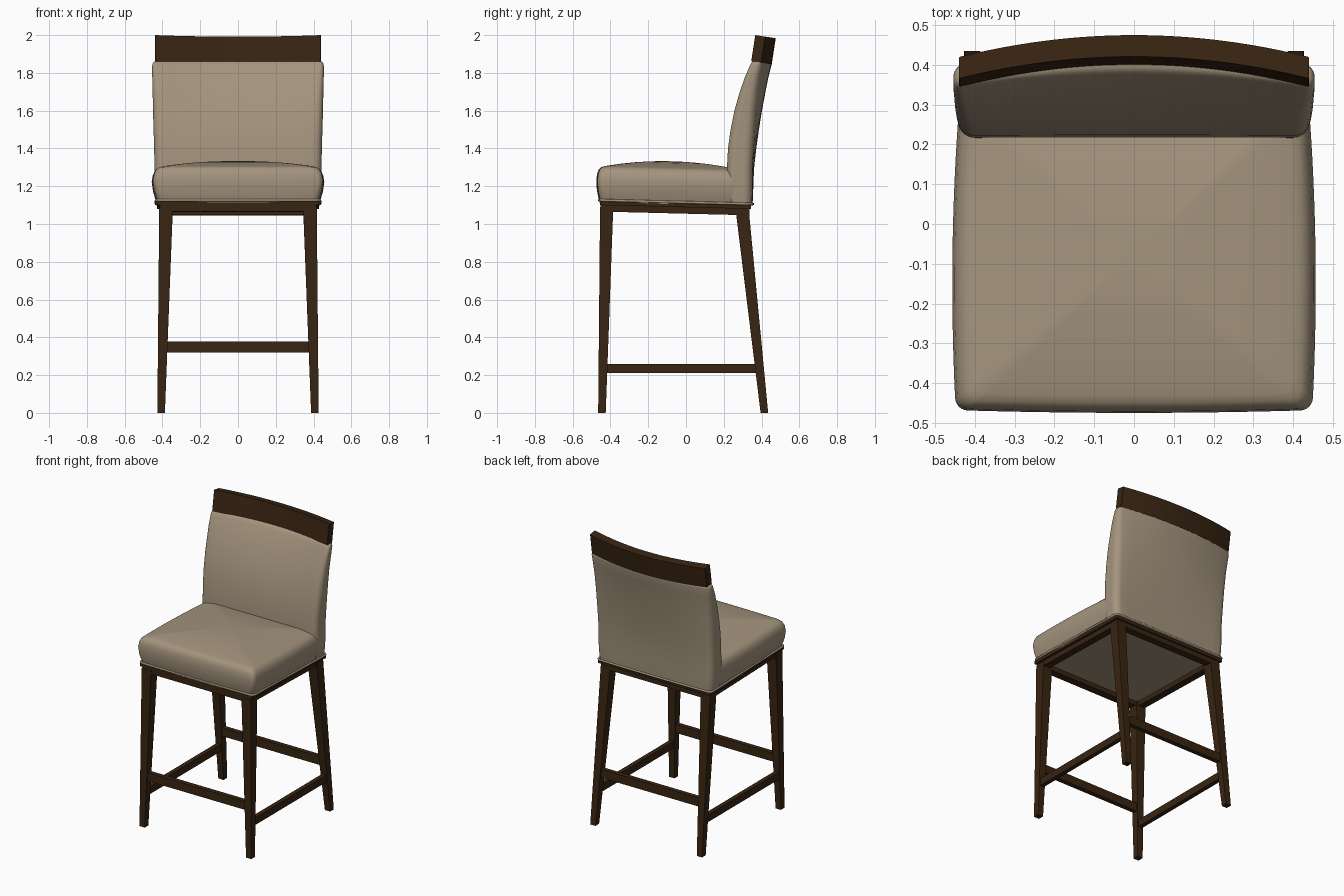
import bpy, bmesh, math

if "Cube" in bpy.data.objects:
    bpy.data.objects.remove(bpy.data.objects["Cube"])


def material(name, rgb):
    m = bpy.data.materials.new(name)
    m.diffuse_color = (*rgb, 1)
    m.use_nodes = True
    m.node_tree.nodes["Principled BSDF"].inputs["Base Color"].default_value = m.diffuse_color
    return m


WOOD = material("dark brown wood", (0.040, 0.018, 0.006))
FABRIC = material("tan upholstery", (0.37, 0.295, 0.205))


def tilt(y):
    # the seat frame drops slightly towards the rear
    return -0.02 * (y + 0.46) / 0.8


def loft(name, rings, mat, smooth=None):
    """Skin a stack of closed rings and cap both ends."""
    bm = bmesh.new()
    vs = [[bm.verts.new(p) for p in ring] for ring in rings]
    n = len(vs[0])
    for a, b in zip(vs, vs[1:]):
        for i in range(n):
            j = (i + 1) % n
            bm.faces.new((a[i], a[j], b[j], b[i]))
    bm.faces.new(vs[0][::-1])
    bm.faces.new(vs[-1])
    bmesh.ops.recalc_face_normals(bm, faces=bm.faces[:])
    me = bpy.data.meshes.new(name)
    bm.to_mesh(me)
    bm.free()
    ob = bpy.data.objects.new(name, me)
    bpy.context.collection.objects.link(ob)
    me.materials.append(mat)
    if smooth:
        bpy.ops.object.select_all(action='DESELECT')
        ob.select_set(True)
        bpy.context.view_layer.objects.active = ob
        bpy.ops.object.shade_smooth_by_angle(angle=math.radians(smooth))
    return ob


def rect(x0, x1, y0, y1, z, slope=False):
    return [(x, y, z + (tilt(y) if slope else 0))
            for x, y in ((x0, y0), (x1, y0), (x1, y1), (x0, y1))]


def box(name, x0, x1, y0, y1, z0, z1, mat=WOOD, slope=False):
    return loft(name, [rect(x0, x1, y0, y1, z0, slope), rect(x0, x1, y0, y1, z1, slope)], mat)


def outline(hw, y0, y1, r, bow0=0, bow1=0, k=6, n=14):
    """Rounded rectangle whose front and rear edges bow by bow0 and bow1."""
    arcs = []
    for cx, cy, a0 in ((hw - r, y0 + r, -90), (hw - r, y1 - r, 0),
                       (r - hw, y1 - r, 90), (r - hw, y0 + r, 180)):
        arcs.append([(cx + r * math.cos(math.radians(a0 + 90 * i / k)),
                      cy + r * math.sin(math.radians(a0 + 90 * i / k))) for i in range(k + 1)])
    pts = []
    for i in range(4):
        pts += arcs[i]
        (px, py), (qx, qy) = arcs[i][-1], arcs[(i + 1) % 4][0]
        pts += [(px + (qx - px) * j / n, py + (qy - py) * j / n) for j in range(1, n)]
    out = []
    for x, y in pts:
        t = (y - y0) / (y1 - y0)
        out.append((x, y + (bow0 * (1 - t) + bow1 * t) * (1 - (x / hw) ** 2)))
    return out


# Tapered legs, stretchers and seat rails on both sides
for s, side in ((-1, "left"), (1, "right")):
    def xs(a, b):
        return sorted((s * a, s * b))
    loft(side + "_front_leg", [rect(*xs(0.387, 0.427), -0.465, -0.425, 0),
                               rect(*xs(0.345, 0.417), -0.455, -0.385, 1.09)], WOOD)
    loft(side + "_rear_leg", [rect(*xs(0.387, 0.427), 0.395, 0.435, 0),
                              rect(*xs(0.345, 0.417), 0.262, 0.332, 1.08)], WOOD)
    box(side + "_stretcher", *xs(0.386, 0.416), -0.435, 0.385, 0.21, 0.26)
    box(side + "_seat_rail", *xs(0.365, 0.414), -0.42, 0.30, 1.066, 1.118, slope=True)

box("front_stretcher", -0.39, 0.39, -0.452, -0.42, 0.32, 0.378)
box("rear_stretcher", -0.39, 0.39, 0.36, 0.392, 0.32, 0.378)
box("front_seat_rail", -0.414, 0.414, -0.453, -0.40, 1.066, 1.118, slope=True)
box("rear_seat_rail", -0.414, 0.414, 0.285, 0.335, 1.066, 1.118, slope=True)

# Thin wooden lip around the frame and the fabric panel below the seat
for nm, a in (("front_lip", (-0.43, 0.43, -0.456, -0.40)), ("rear_lip", (-0.43, 0.43, 0.29, 0.345)),
              ("left_lip", (-0.43, -0.37, -0.40, 0.29)), ("right_lip", (0.37, 0.43, -0.40, 0.29))):
    box(nm, *a, 1.10, 1.122, slope=True)
box("underside_panel", -0.38, 0.38, -0.42, 0.30, 1.098, 1.115, FABRIC, slope=True)

# Seat cushion: bulging sides, then shrinking rings up to the crown
rings = []
for z, hw, y0 in ((1.115, 0.430, -0.450), (1.14, 0.438, -0.457), (1.18, 0.450, -0.465),
                  (1.23, 0.457, -0.468), (1.265, 0.451, -0.464), (1.288, 0.440, -0.456),
                  (1.301, 0.424, -0.443)):
    ring = []
    for x, y in outline(hw, y0, 0.30, 0.03, bow0=-0.007):
        ring.append((x * (1 - 0.03 * ((y + 0.15) / 0.4) ** 2), y, z + tilt(y)))
    rings.append(ring)
edge = rings[-1]
for s in (0.95, 0.85, 0.7, 0.5, 0.3, 0.1):
    rings.append([(x * s, -0.08 + (y + 0.08) * s,
                   1.303 + 0.039 * (1 - s * s) + tilt(-0.08 + (y + 0.08) * s))
                  for x, y, z in edge])
loft("seat_cushion", rings, FABRIC, 45)

# Back cushion: z, half width, front y, rear y, front bow, rear bow
rings = []
for z, hw, y0, y1, b0, b1 in (
        (1.10, 0.432, 0.225, 0.348, 0, 0.004), (1.15, 0.438, 0.219, 0.350, 0, 0.005),
        (1.22, 0.443, 0.216, 0.350, 0, 0.007), (1.30, 0.442, 0.217, 0.350, 0, 0.011),
        (1.40, 0.444, 0.222, 0.355, 0.002, 0.017), (1.50, 0.447, 0.235, 0.361, 0.006, 0.025),
        (1.60, 0.450, 0.254, 0.368, 0.012, 0.034), (1.70, 0.452, 0.281, 0.377, 0.022, 0.044),
        (1.78, 0.454, 0.309, 0.386, 0.031, 0.051), (1.84, 0.454, 0.335, 0.396, 0.038, 0.056),
        (1.855, 0.450, 0.343, 0.396, 0.040, 0.056), (1.861, 0.442, 0.352, 0.391, 0.042, 0.056)):
    r = min(0.042, 0.4 * (y1 - y0))
    rings.append([(x, y, z) for x, y in outline(hw, y0, y1, r, b0, b1)])
loft("back_cushion", rings, FABRIC, 45)

# Curved, leaning top rail
rings = []
for z, y0 in ((1.862, 0.345), (2.0, 0.366)):
    rings.append([(x, y, z - 0.15 * (y - y0))
                  for x, y in outline(0.44, y0, y0 + 0.054, 0.002, 0.055, 0.055, k=1, n=24)])
loft("top_rail", rings, WOOD, 30)

# Piping along the bottom edge of the upholstery
cu = bpy.data.curves.new("piping", 'CURVE')
cu.dimensions = '3D'
cu.bevel_depth = 0.007
cu.bevel_resolution = 2
pts = outline(0.434, -0.455, 0.35, 0.025, bow0=-0.004, bow1=0.004)
sp = cu.splines.new('POLY')
sp.points.add(len(pts) - 1)
for p, (x, y) in zip(sp.points, pts):
    p.co = (x, y, 1.126 + tilt(y), 1)
sp.use_cyclic_u = True
cu.materials.append(FABRIC)
bpy.context.collection.objects.link(bpy.data.objects.new("piping", cu))
